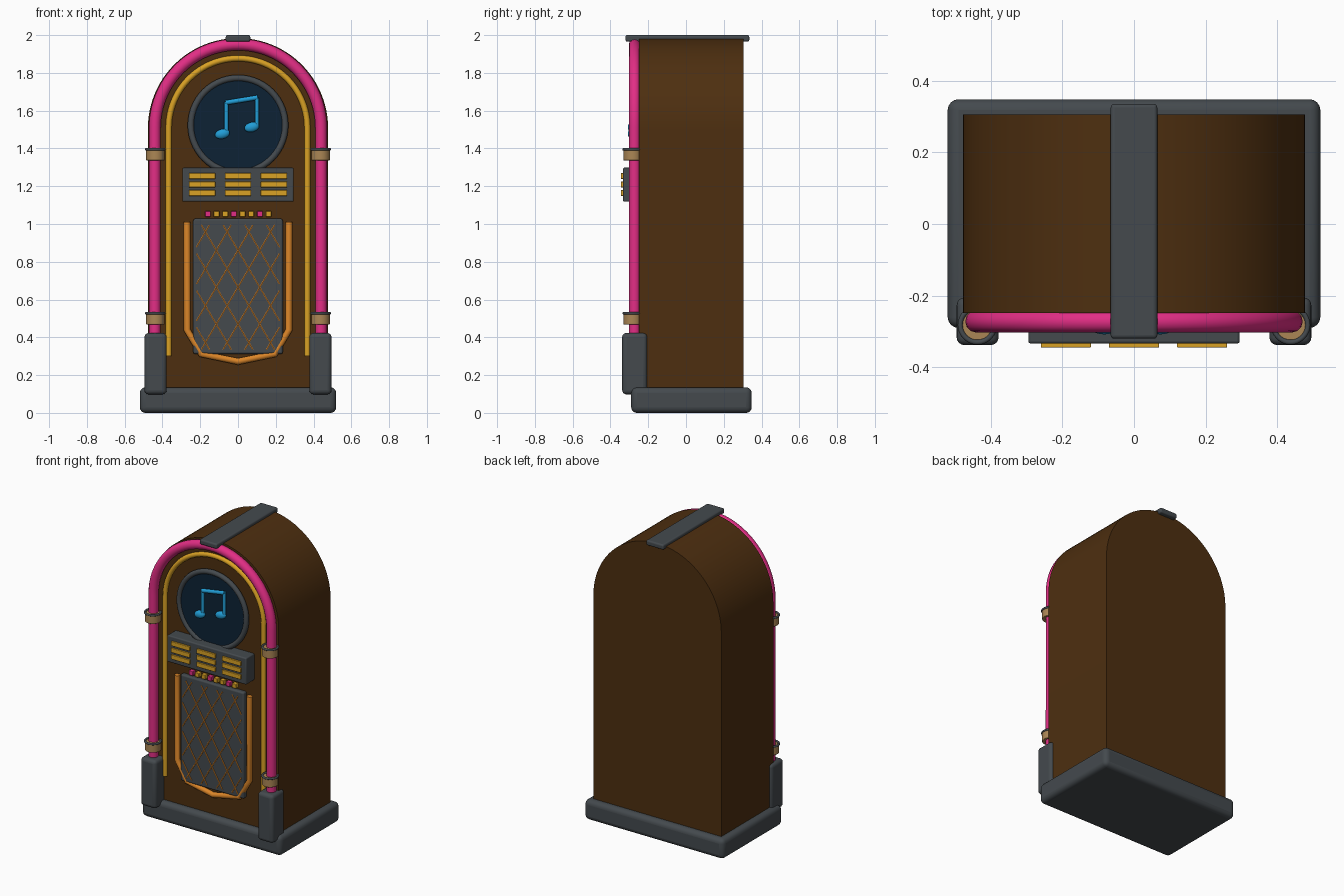
import bpy, bmesh, math
from mathutils import Matrix, Vector

if "Cube" in bpy.data.objects:
    bpy.data.objects.remove(bpy.data.objects["Cube"])


def mat(name, r, g, b):
    m = bpy.data.materials.new(name)
    m.diffuse_color = (r, g, b, 1)
    m.use_nodes = True
    m.node_tree.nodes["Principled BSDF"].inputs["Base Color"].default_value = m.diffuse_color
    return m


WOOD = mat("brown wood", 0.075, 0.028, 0.005)
GREY = mat("dark grey", 0.058, 0.068, 0.076)
PINK = mat("neon pink", 0.76, 0.027, 0.235)
GOLD = mat("gold", 0.70, 0.36, 0.018)
ORANGE = mat("orange", 0.72, 0.24, 0.022)
TAN = mat("tan brass", 0.41, 0.24, 0.09)
NAVY = mat("navy", 0.004, 0.016, 0.036)
BLUE = mat("bright blue", 0.015, 0.34, 0.68)


def make(name, bm, material, smooth=True, bevel=0):
    me = bpy.data.meshes.new(name)
    bmesh.ops.recalc_face_normals(bm, faces=bm.faces)
    bm.to_mesh(me)
    bm.free()
    me.materials.append(material)
    ob = bpy.data.objects.new(name, me)
    bpy.context.collection.objects.link(ob)
    if bevel:
        mod = ob.modifiers.new("bevel", 'BEVEL')
        mod.width, mod.segments = bevel, 4
        mod.limit_method, mod.angle_limit = 'ANGLE', math.radians(40)
    if smooth:
        bpy.ops.object.select_all(action='DESELECT')
        ob.select_set(True)
        bpy.context.view_layer.objects.active = ob
        bpy.ops.object.shade_smooth_by_angle(angle=math.radians(35))
    return ob


def box(name, x, y, z, material, bevel=0):
    # x, y, z are (low, high) ranges
    bm = bmesh.new()
    bmesh.ops.create_cube(bm, size=1)
    for v in bm.verts:
        v.co = [lo + (c + 0.5) * (hi - lo) for c, (lo, hi) in zip(v.co, (x, y, z))]
    return make(name, bm, material, bevel > 0, bevel)


def cylinder(name, centre, r, depth, material, facing_front=False, bevel=0):
    bm = bmesh.new()
    rot = Matrix.Rotation(math.pi / 2, 4, 'X') if facing_front else Matrix()
    bmesh.ops.create_cone(bm, cap_ends=True, segments=48, radius1=r, radius2=r, depth=depth,
                          matrix=Matrix.Translation(centre) @ rot)
    return make(name, bm, material, True, bevel)


def torus(name, centre, major, minor, material, facing_front=False):
    bpy.ops.mesh.primitive_torus_add(location=centre, major_radius=major, minor_radius=minor,
                                     major_segments=56, minor_segments=12,
                                     rotation=(math.pi / 2 if facing_front else 0, 0, 0))
    ob = bpy.context.object
    ob.name = name
    ob.data.materials.append(material)
    bpy.ops.object.shade_smooth()


def tube(name, paths, r, material, sides=4):
    # round tubes along polylines, turned into a mesh
    cu = bpy.data.curves.new(name, 'CURVE')
    cu.dimensions = '3D'
    cu.bevel_depth, cu.bevel_resolution, cu.use_fill_caps = r, sides, True
    for pts in paths:
        sp = cu.splines.new('POLY')
        sp.points.add(len(pts) - 1)
        for p, co in zip(sp.points, pts):
            p.co = (*co, 1)
    tmp = bpy.data.objects.new(name + "_path", cu)
    bpy.context.collection.objects.link(tmp)
    me = bpy.data.meshes.new_from_object(tmp.evaluated_get(bpy.context.evaluated_depsgraph_get()))
    bpy.data.objects.remove(tmp)
    bm = bmesh.new()
    bm.from_mesh(me)
    for f in bm.faces:
        f.material_index = 0
    return make(name, bm, material)


def arch(r, bottom, y, centre=1.51, n=48):
    pts = [(r * math.cos(math.pi * i / n), y, centre + r * math.sin(math.pi * i / n))
           for i in range(n + 1)]
    return [(r, y, bottom)] + pts + [(-r, y, bottom)]


# cabinet: arched profile pushed back
bm = bmesh.new()
face = bm.faces.new([bm.verts.new(p) for p in arch(0.477, 0.08, -0.248, 1.507)])
ext = bmesh.ops.extrude_face_region(bm, geom=[face], use_keep_orig=True)
bmesh.ops.translate(bm, vec=(0, 0.553, 0),
                    verts=[v for v in ext["geom"] if isinstance(v, bmesh.types.BMVert)])
make("cabinet", bm, WOOD)

# base and top strip
box("base", (-0.52, 0.52), (-0.29, 0.348), (0, 0.135), GREY, 0.03)
box("top_strip", (-0.065, 0.065), (-0.32, 0.335), (1.965, 2.0), GREY, 0.01)

# glowing arches
tube("pink_arch_tube", [arch(0.44, 0.35, -0.272)], 0.031, PINK)
tube("gold_arch_tube", [arch(0.367, 0.30, -0.25)], 0.016, GOLD)

# feet and collars on both sides
for side, s in (("left", -1), ("right", 1)):
    box(side + "_foot", sorted((s * 0.378, s * 0.495)), (-0.338, -0.205), (0.098, 0.423), GREY, 0.022)
    for level, z in (("lower", 0.497), ("upper", 1.365)):
        cylinder(f"{side}_{level}_collar", (s * 0.437, -0.282, z), 0.049, 0.058, TAN, bevel=0.004)
        torus(f"{side}_{level}_collar_ring", (s * 0.437, -0.282, z + 0.03), 0.048, 0.007, GREY)

# round window with music note
cylinder("window_disc", (0, -0.255, 1.523), 0.25, 0.034, NAVY, True)
torus("window_ring", (0, -0.268, 1.523), 0.25, 0.017, GREY, True)
yn = -0.288
tube("note_stems", [[(-0.062, yn, 1.48), (-0.062, yn, 1.645)], [(0.10, yn, 1.515), (0.10, yn, 1.67)]],
     0.011, BLUE)
tube("note_beam", [[(-0.066, yn, 1.642), (0.104, yn, 1.67)]], 0.013, BLUE)
for name, x, z in (("left_note_head", -0.083, 1.477), ("right_note_head", 0.073, 1.513)):
    bm = bmesh.new()
    bmesh.ops.create_uvsphere(bm, u_segments=24, v_segments=12, radius=1,
                              matrix=Matrix.Translation((x, yn, z)) @ Matrix.Rotation(-0.25, 4, 'Y')
                              @ Matrix.Diagonal((0.04, 0.02, 0.026, 1)))
    make(name, bm, BLUE)

# selection panel with title strips
box("selection_panel", (-0.295, 0.295), (-0.334, -0.24), (1.118, 1.298), GREY, 0.008)
for c in range(3):
    for r in range(3):
        x, z = (c - 1) * 0.19, 1.209 + (1 - r) * 0.045
        box(f"title_strip_{c}_{r}", (x - 0.07, x + 0.07), (-0.345, -0.33), (z - 0.015, z + 0.015), GOLD, 0.003)

# row of push buttons
for i in range(8):
    x = -0.16 + i * 0.046
    box(f"push_button_{i}", (x - 0.015, x + 0.015), (-0.275, -0.24), (1.038, 1.068),
        PINK if i % 3 == 0 else GOLD, 0.004)

# speaker grille with crossed wires
box("speaker_grille", (-0.237, 0.237), (-0.278, -0.24), (0.312, 1.028), GREY, 0.01)
w, h, zc, slope = 0.22, 0.33, 0.665, 1.7
wires = []
for s in (-1, 1):
    for i in range(-3, 4):
        x0 = i * 0.115
        lo, hi = max(-w, x0 - h / slope), min(w, x0 + h / slope)
        if hi - lo > 0.02:
            wires.append([(x, -0.279, zc + s * slope * (x - x0)) for x in (lo, hi)])
tube("grille_wires", wires, 0.004, ORANGE, 1)

# orange frame around the grille
half = [(0.27, -0.262, 1.01), (0.27, -0.262, 0.44), (0.195, -0.262, 0.312), (0, -0.262, 0.272)]
tube("grille_frame", [half + [(-x, y, z) for x, y, z in half[-2::-1]]], 0.018, ORANGE)
